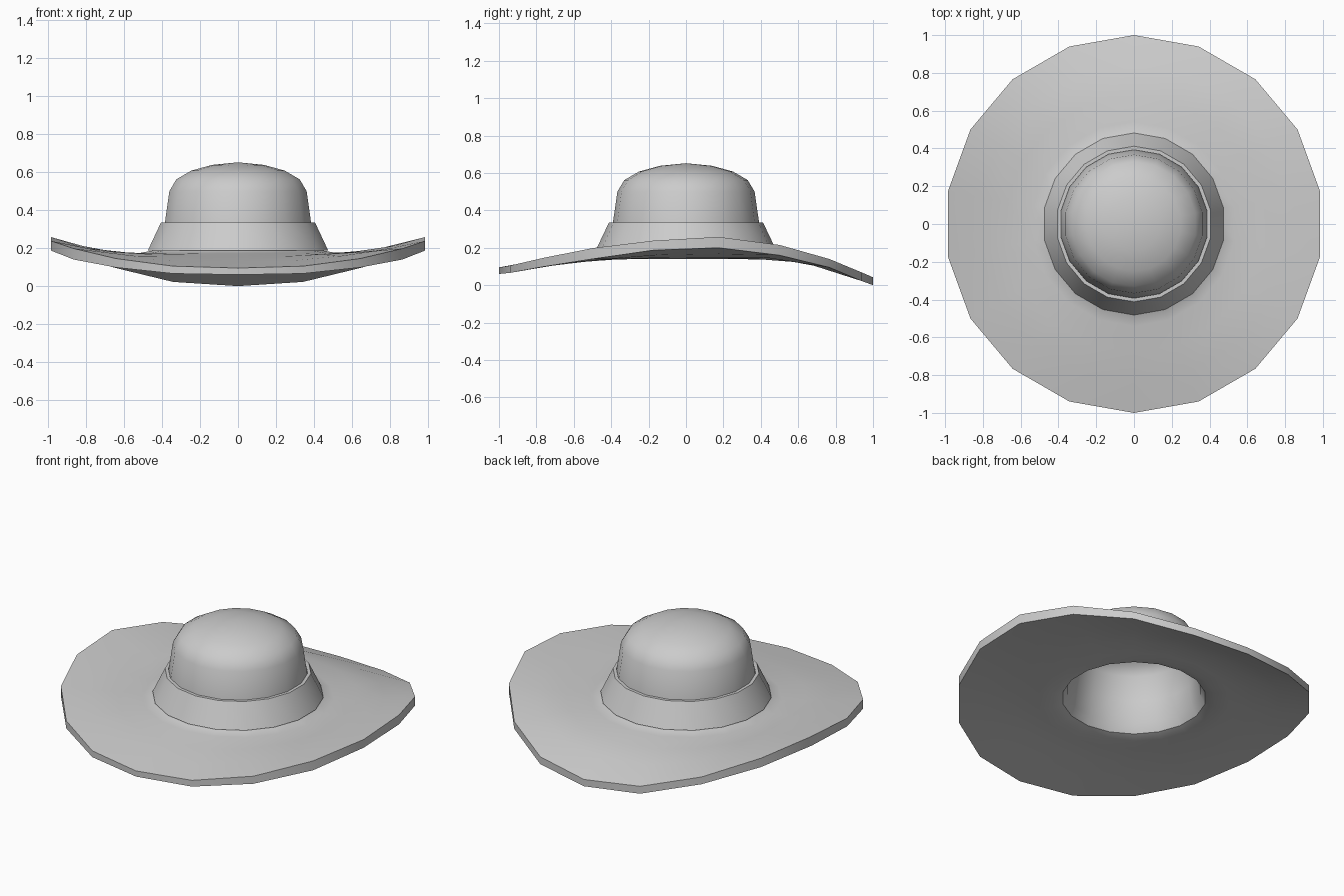
import bpy, bmesh, math

if "Cube" in bpy.data.objects:
    bpy.data.objects.remove(bpy.data.objects["Cube"])

SIDES = 18
ANGLES = [math.radians(90 - 20 * i) for i in range(SIDES)]
# rim heights from back (index 0) round to front (index 9), mirrored left/right
RIM_TOP = [0.042, 0.068, 0.14, 0.215, 0.258, 0.238, 0.198, 0.145, 0.105, 0.095]
RIM_BOT = [0.0, 0.022, 0.095, 0.16, 0.2, 0.187, 0.14, 0.098, 0.066, 0.06]


def brim_z(base, rim, f, i):
    """Height of the brim at fraction f between its flat root and the wavy rim."""
    target = rim[min(i, SIDES - i)]
    power = 1.7 - 0.55 * max(0.0, -math.sin(ANGLES[i])) ** 2
    return base + (target - base) * f ** power


def lathe(name, rings, closed=False):
    """Skin rings of (radius, height or height function); radius 0 is a pole."""
    bm = bmesh.new()
    loops = []
    for r, z in rings:
        if r == 0:
            loops.append([bm.verts.new((0, 0, z))] * SIDES)
        else:
            loops.append([bm.verts.new((r * math.cos(a), r * math.sin(a),
                                        z(i) if callable(z) else z))
                          for i, a in enumerate(ANGLES)])
    pairs = list(zip(loops, loops[1:]))
    if closed:
        pairs.append((loops[-1], loops[0]))
    for a, b in pairs:
        for i in range(SIDES):
            j = (i + 1) % SIDES
            bm.faces.new(list(dict.fromkeys((a[i], a[j], b[j], b[i]))))
    bmesh.ops.recalc_face_normals(bm, faces=bm.faces)
    mesh = bpy.data.meshes.new(name)
    bm.to_mesh(mesh)
    bm.free()
    ob = bpy.data.objects.new(name, mesh)
    bpy.context.collection.objects.link(ob)
    bpy.ops.object.select_all(action='DESELECT')
    ob.select_set(True)
    bpy.context.view_layer.objects.active = ob
    bpy.ops.object.shade_smooth_by_angle(angle=math.radians(40))
    return ob


# crown and brim as one hollow shell
outer = [(0, 0.652), (0.14, 0.638), (0.25, 0.608), (0.33, 0.562), (0.367, 0.5),
         (0.39, 0.34), (0.405, 0.24), (0.45, 0.188), (0.54, 0.172)]
inner = [(0.46, 0.14), (0.405, 0.158), (0.378, 0.21), (0.358, 0.34), (0.335, 0.49),
         (0.30, 0.54), (0.23, 0.575), (0.13, 0.602), (0, 0.615)]


def brim_ring(r, base, rim):
    return (r, lambda i: brim_z(base, rim, (r - 0.54) / 0.46, i))


radii = [0.68, 0.83, 1.0]
top = [brim_ring(r, 0.172, RIM_TOP) for r in radii]
bottom = [brim_ring(r, 0.14, RIM_BOT) for r in reversed(radii)] + [(0.54, 0.14)]
lathe("hat_body", outer + top + bottom + inner)

# flared band around the crown
lathe("hat_band", [(0.482, 0.188), (0.412, 0.335), (0.393, 0.335), (0.42, 0.188)],
      closed=True)
